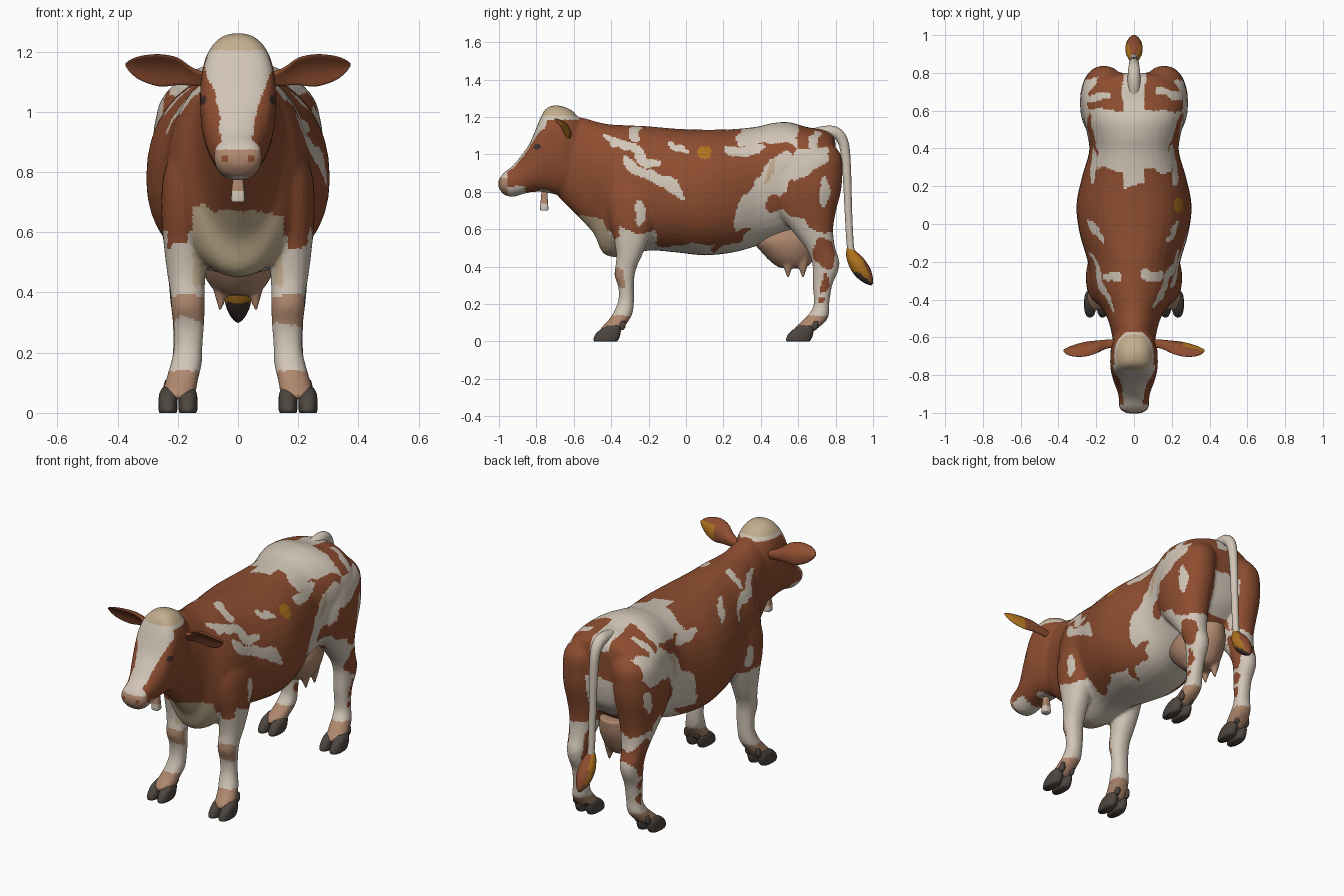
import bpy, bmesh, math
from mathutils import Vector, noise

# ---------- flat colours ----------
COLS = [("coat_brown", (0.27, 0.075, 0.03)), ("coat_white", (0.64, 0.56, 0.47)),
        ("beige", (0.54, 0.42, 0.27)), ("skin_pink", (0.43, 0.245, 0.155)),
        ("hoof_grey", (0.075, 0.06, 0.05)), ("orange", (0.42, 0.17, 0.012)),
        ("dark_brown", (0.05, 0.03, 0.027))]
BROWN, WHITE, BEIGE, PINK, GREY, ORANGE, DARK = range(7)
MATS = []
for n_, c_ in COLS:
    m = bpy.data.materials.new(n_)
    m.diffuse_color = (*c_, 1)
    MATS.append(m)


# ---------- helpers ----------
def smooth_rows(rows, k=4):
    """Catmull-Rom interpolation of section parameters."""
    out, n = [], len(rows)
    for i in range(n - 1):
        a, b, c, d = rows[max(i - 1, 0)], rows[i], rows[i + 1], rows[min(i + 2, n - 1)]
        for j in range(k):
            t = j / k
            out.append([0.5 * (2 * q + (r - p) * t + (2 * p - 5 * q + 4 * r - s) * t * t
                        + (3 * q - p - 3 * r + s) * t ** 3) for p, q, r, s in zip(a, b, c, d)])
    return out + [list(rows[-1])]


def circle(p=2.0, n=36):
    for i in range(n):
        t = 2 * math.pi * i / n
        c, s = math.cos(t), math.sin(t)
        yield math.copysign(abs(c) ** (2 / p), c), math.copysign(abs(s) ** (2 / p), s)


def loft(bm, rings):
    vs = [[bm.verts.new(q) for q in r] for r in rings]
    n = len(vs[0])
    for a, b in zip(vs, vs[1:]):
        for i in range(n):
            bm.faces.new((a[i], a[(i + 1) % n], b[(i + 1) % n], b[i]))
    bm.faces.new(vs[0])
    bm.faces.new(vs[-1])


def trunk(bm, rows):
    """Sections across y: y, top, bottom, half width, widest height, roundness."""
    loft(bm, [[(w * c, y, zw + s * ((zt - zw) if s > 0 else (zw - zb))) for c, s in circle(p)]
              for y, zt, zb, w, zw, p in smooth_rows(rows)])


def column(bm, rows, side, p=2.2):
    """Horizontal sections: z, y0, y1, x0, x1."""
    loft(bm, [[(side * ((x0 + x1) / 2 + c * (x1 - x0) / 2), (y0 + y1) / 2 + s * (y1 - y0) / 2, z)
               for c, s in circle(p, 28)] for z, y0, y1, x0, x1 in smooth_rows(rows)])


def tube(bm, rows):
    """Sweep in the x=0 plane: y, z, radius."""
    r = smooth_rows(rows)
    rings = []
    for i, (y, z, rad) in enumerate(r):
        a, b = r[max(i - 1, 0)], r[min(i + 1, len(r) - 1)]
        d = Vector((b[0] - a[0], b[1] - a[1])).normalized()
        rings.append([(rad * c, y - d.y * rad * s, z + d.x * rad * s) for c, s in circle(2, 20)])
    loft(bm, rings)


def finish(name, bm, rule, mods=()):
    bmesh.ops.recalc_face_normals(bm, faces=bm.faces)
    me = bpy.data.meshes.new(name)
    bm.to_mesh(me)
    bm.free()
    ob = bpy.data.objects.new(name, me)
    bpy.context.collection.objects.link(ob)
    if mods:
        for kind, settings in mods:
            md = ob.modifiers.new(kind, kind)
            for k, v in settings.items():
                setattr(md, k, v)
        dg = bpy.context.evaluated_depsgraph_get()
        me = bpy.data.meshes.new_from_object(ob.evaluated_get(dg))
        ob.modifiers.clear()
        ob.data = me
    me.materials.clear()
    for m in MATS:
        me.materials.append(m)
    for f in me.polygons:
        f.use_smooth = True
        f.material_index = rule(f.center, f.normal) if callable(rule) else rule
    return ob


# ---------- coat pattern: (colour, y, z, ry, rz, tilt) painted in order on the flanks ----------
PATCHES = [
    (WHITE, -.30, 1.02, .18, .030, -25), (WHITE, -.27, 1.10, .03, .05, 0),
    (WHITE, -.04, 1.04, .07, .018, -30), (WHITE, -.24, .70, .035, .07, 0),
    (WHITE, .42, .80, .27, .085, 55), (WHITE, .31, 1.02, .10, .03, 5),
    (WHITE, .66, .98, .15, .085, 25), (WHITE, .50, .62, .16, .07, 0),
    (WHITE, .74, .80, .03, .08, 0), (BROWN, .63, .71, .10, .055, 10),
    (BROWN, .74, .47, .055, .10, 15), (BROWN, .73, .31, .025, .04, 0),
    (BROWN, .735, .22, .02, .025, 0), (BROWN, .25, .545, .12, .02, 25),
    (BROWN, .81, .95, .045, .20, 0), (BROWN, .47, .73, .03, .06, -20),
    (BEIGE, .45, .90, .10, .018, 65)]
RIGHT_ONLY = [(WHITE, -.17, .87, .18, .04, -32), (ORANGE, .10, 1.01, .04, .035, 0)]


def inside(y, z, e):
    a = math.radians(e[5])
    dy, dz = y - e[1], z - e[2]
    u, v = dy * math.cos(a) + dz * math.sin(a), dz * math.cos(a) - dy * math.sin(a)
    return (u / e[3]) ** 2 + (v / e[4]) ** 2 < 1


def coat(c, n):
    w = noise.noise_vector(c * 9) * 0.035 + noise.noise_vector(c * 25) * 0.012
    x, y, z = abs(c.x) + w.x * .4, c.y + w.y, c.z + w.z
    # head
    if c.y < -.57 and c.z > .74:
        if c.y < -.955 and .785 < c.z < .875:
            near = (abs(c.x) - .045) ** 2 + (c.z - .845) ** 2
            return BROWN if near < .00016 else PINK
        if c.y < -.955 or (c.y < -.86 and c.z < .83):
            return WHITE
        if c.z > 1.205 and n.z > 0 and x < .1:
            return BEIGE
        if c.z > 1.185:
            return WHITE
        if (abs(c.x) > .09 and (c.y + .795) ** 2 + (c.z - 1.04) ** 2 < .0003):
            return DARK
        blaze = .052 + max(0, min(1, (c.z - .98) / .16)) * .06
        return WHITE if c.y < -.72 and n.y + n.z * .2 < -.2 and x < blaze else BROWN
    # brisket, knees, fetlocks
    if y < -.34 and z < .67 and abs(c.x) < .15 and c.z > .42:
        return BEIGE
    if c.z < .14:
        return PINK
    if c.y < -.25 and .30 < z < .385 and n.y < -.1:
        return PINK
    # white saddle over the loins, strip to the tail, brown rump
    if z > 1.05 and c.z > 1.03 and y > .2:
        if .285 < y < .61 or x < .06:
            return WHITE
        if c.y > .6:
            return WHITE if .66 < y < .70 and x > .12 else BROWN
    # lower coat
    low = .60 if y < -.17 else (.52 if y < .3 else .60)
    col = WHITE if z < low else BROWN
    if y < -.35 and x > .17 and z > .55:
        col = BROWN
    if abs(n.x) > .15 or c.y > .7:
        for e in PATCHES + (RIGHT_ONLY if c.x > 0 else []):
            if inside(*((c.y, c.z) if e[0] == ORANGE else (y, z)), e):
                col = e[0]
    if c.y > .72 and abs(c.x) < .09 and c.z < .9:
        col = WHITE
    return col


# ---------- body: trunk, head and legs fused into one skin ----------
bm = bmesh.new()
trunk(bm, [(.80, 1.06, .84, .10, .95, 2.2), (.78, 1.11, .74, .19, .96, 2.2),
           (.72, 1.135, .66, .25, .97, 2.2), (.65, 1.145, .60, .272, .97, 2.2),
           (.55, 1.172, .56, .265, .95, 2.1), (.46, 1.167, .53, .245, .91, 2.1),
           (.38, 1.148, .51, .238, .86, 2.2), (.25, 1.135, .475, .275, .80, 2.2),
           (.10, 1.132, .46, .305, .78, 2.15), (-.05, 1.137, .475, .288, .78, 2.1),
           (-.20, 1.15, .485, .245, .80, 2), (-.32, 1.156, .455, .232, .80, 2),
           (-.40, 1.16, .452, .205, .80, 2), (-.45, 1.168, .48, .17, .83, 2),
           (-.49, 1.178, .57, .145, .90, 2), (-.55, 1.195, .64, .125, .95, 2),
           (-.62, 1.20, .71, .11, .97, 2), (-.68, 1.19, .77, .09, .98, 2)])
trunk(bm, [(-.55, 1.15, .85, .08, 1.02, 2.2), (-.595, 1.222, .80, .105, 1.03, 2.3),
           (-.64, 1.25, .785, .12, 1.05, 2.4), (-.69, 1.262, .785, .125, 1.05, 2.4),
           (-.745, 1.248, .795, .126, 1.04, 2.4), (-.78, 1.19, .80, .122, 1.02, 2.5),
           (-.835, 1.06, .797, .108, .95, 2.5), (-.88, .995, .785, .09, .89, 2.4),
           (-.925, .94, .772, .08, .86, 2.3), (-.97, .905, .782, .079, .85, 2.2),
           (-.992, .88, .805, .06, .845, 2.2), (-1.003, .86, .825, .035, .843, 2)])
FRONT = [(.95, -.38, -.16, .06, .19), (.80, -.43, -.12, .06, .245), (.68, -.42, -.15, .08, .255),
         (.57, -.39, -.19, .10, .248), (.46, -.373, -.235, .108, .235), (.40, -.378, -.262, .11, .225),
         (.35, -.382, -.275, .11, .222), (.29, -.362, -.278, .112, .215), (.22, -.362, -.278, .118, .213),
         (.16, -.385, -.283, .12, .225), (.12, -.41, -.30, .13, .237), (.07, -.455, -.335, .14, .25),
         (.045, -.46, -.36, .15, .245)]
REAR = [(1.09, .57, .75, .08, .18), (1.0, .50, .828, .04, .265), (.90, .46, .837, .04, .283),
        (.80, .45, .828, .045, .285), (.70, .48, .803, .06, .272), (.60, .56, .787, .08, .253),
        (.50, .64, .798, .105, .237), (.43, .672, .82, .113, .23), (.37, .678, .812, .118, .225),
        (.30, .678, .782, .123, .217), (.20, .683, .766, .127, .217), (.15, .66, .766, .128, .227),
        (.11, .622, .75, .132, .237), (.07, .58, .705, .14, .25), (.045, .575, .67, .15, .245)]
for s in (1, -1):
    column(bm, FRONT, s)
    column(bm, REAR, s)
finish("cow_body", bm, coat, [("REMESH", dict(mode='VOXEL', voxel_size=.01)),
                              ("SMOOTH", dict(factor=.5, iterations=8))])

# ---------- cloven hooves with dewclaws ----------
for name, y in (("front_hooves", -.495), ("rear_hooves", .535)):
    bm = bmesh.new()
    for s in (1, -1):
        for a, b in ((.135, .197), (.201, .264)):
            column(bm, [(0, y + .004, y + .125, a + .004, b - .003), (.012, y, y + .135, a, b),
                        (.04, y + .012, y + .145, a, b), (.065, y + .04, y + .145, a + .002, b - .003),
                        (.085, y + .075, y + .135, a + .014, b - .014)], s, 2.4)
            m = (a + b) / 2
            column(bm, [(.06, y + .14, y + .16, m - .01, m + .01), (.08, y + .135, y + .172, m - .016, m + .016),
                        (.11, y + .15, y + .17, m - .01, m + .01)], s)
    finish(name, bm, GREY)

# ---------- cupped ears ----------
for s, name in ((1, "right_ear"), (-1, "left_ear")):
    bm = bmesh.new()
    rings = []
    for x, y, z, a, b in smooth_rows([(.09, -.63, 1.105, .022, .018), (.15, -.635, 1.12, .034, .016),
                                      (.20, -.645, 1.14, .054, .014), (.26, -.655, 1.145, .064, .013),
                                      (.32, -.665, 1.15, .05, .011), (.355, -.67, 1.154, .028, .008),
                                      (.373, -.67, 1.157, .006, .004)]):
        rings.append([(s * x, y - .55 * a * c - .83 * (b * t + .35 * a * (c * c - .4)),
                       z + .83 * a * c - .55 * (b * t + .35 * a * (c * c - .4))) for c, t in circle(2, 24)])
    loft(bm, rings)
    finish(name, bm, lambda c, n: ORANGE if c.x > .26 and n.y > .2 and c.z < 1.17 else BROWN)

# ---------- udder and teats ----------
bm = bmesh.new()
column(bm, [(.62, .40, .74, -.11, .11), (.54, .36, .73, -.13, .13), (.47, .41, .70, -.118, .118),
            (.42, .46, .67, -.09, .09), (.395, .50, .64, -.06, .06), (.39, .54, .60, -.02, .02)], 1, 2)
for s in (1, -1):
    for y in (.545, .625):
        column(bm, [(.45, y - .035, y + .035, .025, .09), (.40, y - .024, y + .024, .032, .08),
                    (.365, y - .013, y + .013, .045, .071), (.34, y - .006, y + .006, .053, .065)], s, 2)
finish("udder", bm, PINK, [("REMESH", dict(mode='VOXEL', voxel_size=.008)),
                           ("SMOOTH", dict(factor=.5, iterations=4))])

# ---------- tail and tassel ----------
bm = bmesh.new()
tube(bm, [(.66, 1.10, .03), (.74, 1.118, .034), (.805, 1.112, .032), (.845, 1.05, .027),
          (.86, .90, .023), (.868, .70, .02), (.878, .52, .019), (.89, .46, .018)])
finish("tail", bm, WHITE)
bm = bmesh.new()
tube(bm, [(.872, .505, .012), (.885, .465, .031), (.915, .415, .045), (.95, .365, .043),
          (.98, .322, .024), (.994, .302, .005)])
finish("tail_tassel", bm, lambda c, n: DARK if n.z < -.35 and c.z < .37 else
       BROWN if n.y > .55 else ORANGE)

# ---------- hanging tag under the chin ----------
bm = bmesh.new()
column(bm, [(.82, -.772, -.742, -.013, .013), (.77, -.775, -.74, -.018, .018), (.745, -.778, -.738, -.021, .021),
            (.71, -.780, -.736, -.023, .023), (.70, -.778, -.738, -.021, .021)], 1, 4)
finish("chin_tag", bm, lambda c, n: WHITE if c.z < .74 else PINK)
